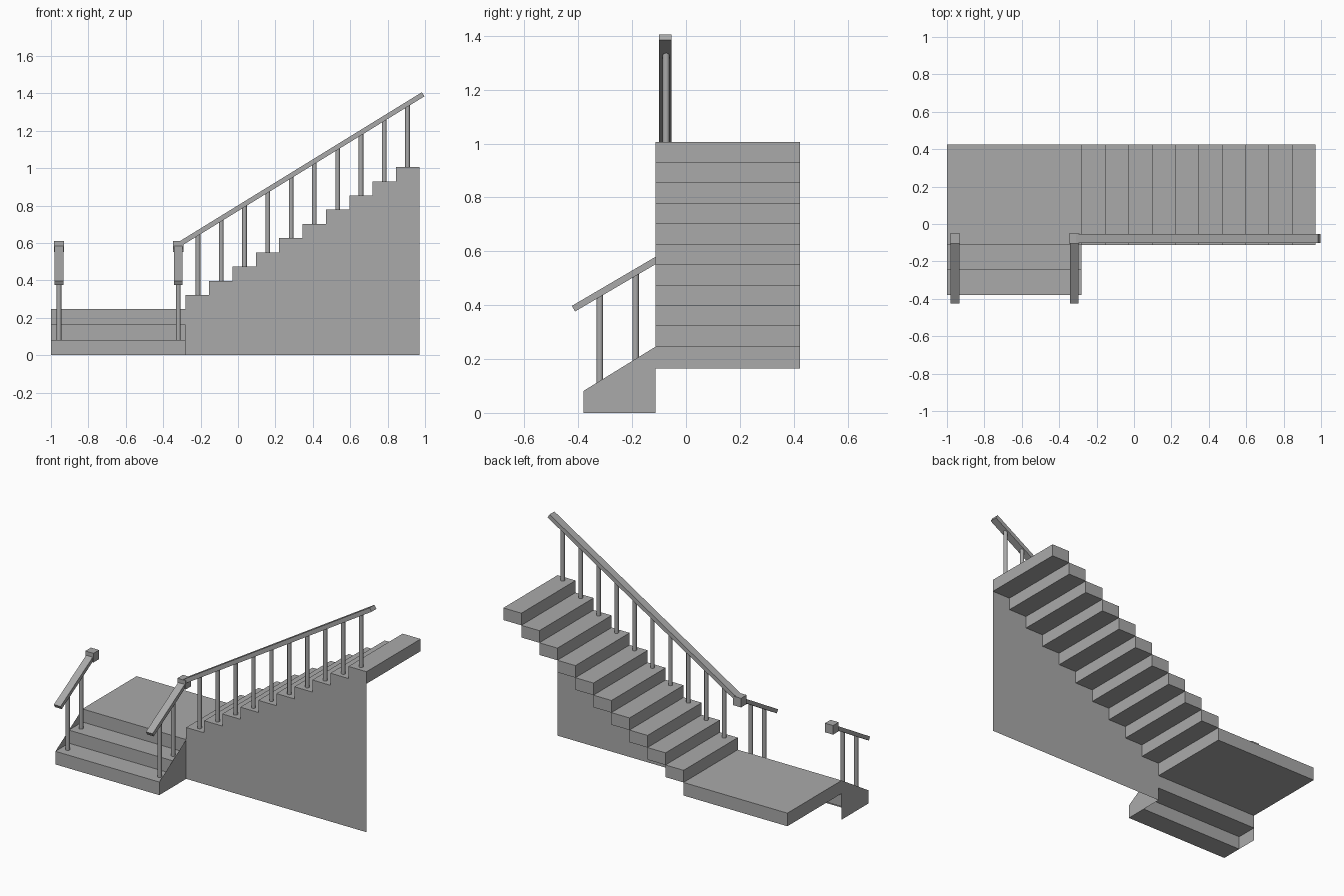
import bpy, bmesh, math
from mathutils import Vector

if "Cube" in bpy.data.objects:
    bpy.data.objects.remove(bpy.data.objects["Cube"])

grey = bpy.data.materials.new("plain grey")
grey.diffuse_color = (0.4, 0.4, 0.4, 1)
grey.use_nodes = True
grey.node_tree.nodes["Principled BSDF"].inputs["Base Color"].default_value = grey.diffuse_color


def finish(name, bm):
    mesh = bpy.data.meshes.new(name)
    bm.to_mesh(mesh)
    bm.free()
    mesh.materials.append(grey)
    obj = bpy.data.objects.new(name, mesh)
    bpy.context.collection.objects.link(obj)
    return obj


def box(name, lo, hi):
    bm = bmesh.new()
    bmesh.ops.create_cube(bm, size=1)
    for v in bm.verts:
        v.co = [(a + b) / 2 + c * (b - a) for a, b, c in zip(lo, hi, v.co)]
    return finish(name, bm)


def sheet(name, points):
    bm = bmesh.new()
    bm.faces.new([bm.verts.new(p) for p in points])
    return finish(name, bm)


def rail(name, a, b, width, thick):
    # square-cut bar from a to b, its width kept level
    a, b = Vector(a), Vector(b)
    d = (b - a).normalized()
    side = d.cross(Vector((0, 0, 1))).normalized() * width / 2
    up = side.cross(d).normalized() * thick / 2
    bm = bmesh.new()
    ends = [[bm.verts.new(p + s * side + u * up)
             for s, u in ((-1, -1), (1, -1), (1, 1), (-1, 1))] for p in (a, b)]
    bm.faces.new(ends[0])
    bm.faces.new(ends[1])
    for i in range(4):
        j = (i + 1) % 4
        bm.faces.new((ends[0][i], ends[0][j], ends[1][j], ends[1][i]))
    bmesh.ops.recalc_face_normals(bm, faces=bm.faces)
    return finish(name, bm)


def baluster(name, x, y, z0, z1):
    bm = bmesh.new()
    bmesh.ops.create_cone(bm, cap_ends=True, segments=12, radius1=0.0125,
                          radius2=0.0125, depth=z1 - z0)
    bmesh.ops.translate(bm, verts=bm.verts, vec=(x, y, (z0 + z1) / 2))
    obj = finish(name, bm)
    for p in obj.data.polygons:
        p.use_smooth = abs(p.normal.z) < 0.5


X0, X1, X2 = -1.0, -0.28, 0.97      # landing left, flight start, flight end
YF, YB, YS = -0.113, 0.424, -0.38   # flight front, back, lower steps front
LAND, RISE, RUN = 0.246, 0.076, 0.125
LOW = LAND / 3

# landing and the two lower steps
box("landing", (X0, YF, 2 * LOW), (X1, YB, LAND))
tread = (YF - YS) / 2
for i in range(2):
    box(f"lower_step_{i + 1}", (X0, YS + i * tread, i * LOW),
        (X1, YS + (i + 1) * tread, (i + 1) * LOW))

# thin sloped sides of the lower steps
for name, x in (("left", X0), ("right", X1)):
    sheet(f"lower_side_{name}", [(x, YS, 0), (x, YF, 0), (x, YF, LAND), (x, YS, LOW)])

# upper flight and the thin stepped wall under its front edge
wall = [(X2, YF, 0), (X1, YF, 0)][::-1]
for i in reversed(range(10)):
    x, z = X1 + i * RUN, LAND + (i + 1) * RISE
    box(f"upper_step_{i + 1}", (x, YF, z - RISE), (x + RUN, YB, z))
    wall += [(x + RUN, YF, z), (x, YF, z)]
sheet("stair_wall", wall)

# upper handrail with one baluster per step
YR, SLOPE = -0.077, 0.615
rail("upper_handrail", (-0.32, YR, 0.589), (0.99, YR, 1.395), 0.048, 0.026)
for i in range(10):
    x = -0.214 + i * 0.1245
    baluster(f"upper_baluster_{i + 1}", x, YR + 0.003, LAND + (i + 1) * RISE,
             0.589 + SLOPE * (x + 0.32))

# lower handrails, corner blocks and balusters
for name, x in (("left", -0.957), ("right", -0.319)):
    box(f"corner_block_{name}", (x - 0.028, -0.105, 0.553), (x + 0.028, -0.05, 0.61))
    rail(f"lower_handrail_{name}", (x, -0.418, 0.387), (x, YR, 0.587), 0.046, 0.024)
    for i, y in enumerate((-0.32, -0.187)):
        baluster(f"lower_baluster_{name}_{i + 1}", x, y, (i + 1) * LOW,
                 0.387 + 0.5865 * (y + 0.418))
